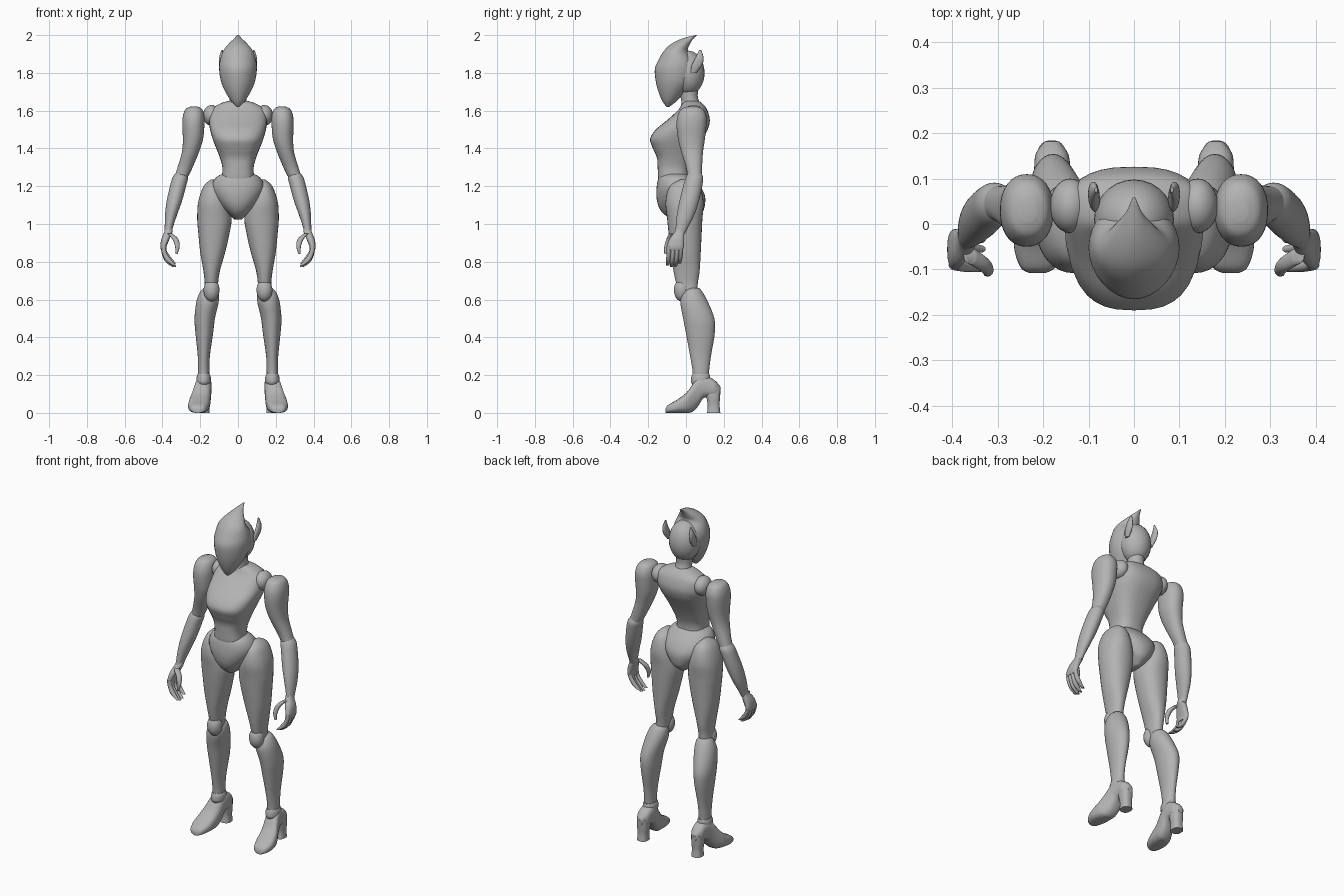
import bpy, bmesh, math

grey = bpy.data.materials.new("matte grey")
grey.diffuse_color = (0.45, 0.45, 0.45, 1)


def spline(a, b, c, d, t):
    # Catmull-Rom blend of one value
    return 0.5 * (2 * b + (c - a) * t + (2 * a - 5 * b + 4 * c - d) * t * t
                  + (3 * b - a - 3 * c + d) * t ** 3)


def loft(name, rings, power=2.0, axis="z", mirror=False, sides=32, steps=5):
    """Skin rounded rings (t, lo1, hi1, lo2, hi2): t along the axis, lo/hi the ring's extents."""
    fine = []
    for i in range(len(rings) - 1):
        p = [rings[max(i - 1, 0)], rings[i], rings[i + 1], rings[min(i + 2, len(rings) - 1)]]
        fine += [[spline(*v, s / steps) for v in zip(*p)] for s in range(steps)]
    fine.append(rings[-1])
    bm = bmesh.new()
    loops = []
    for t, a0, a1, b0, b1 in fine:
        loop = []
        for k in range(sides):
            ang = 2 * math.pi * k / sides
            c, s = math.cos(ang), math.sin(ang)
            u = (a0 + a1) / 2 + (a1 - a0) / 2 * math.copysign(abs(c) ** (2 / power), c)
            v = (b0 + b1) / 2 + (b1 - b0) / 2 * math.copysign(abs(s) ** (2 / power), s)
            loop.append(bm.verts.new((u, v, t) if axis == "z" else (u, t, v)))
        loops.append(loop)
    for l0, l1 in zip(loops, loops[1:]):
        for k in range(sides):
            j = (k + 1) % sides
            bm.faces.new((l0[k], l0[j], l1[j], l1[k]))
    bm.faces.new(loops[0])
    bm.faces.new(loops[-1])
    return finish(name, bm, mirror)


def ball(name, centre, radii, mirror=False):
    bm = bmesh.new()
    bmesh.ops.create_uvsphere(bm, u_segments=28, v_segments=18, radius=1)
    for v in bm.verts:
        v.co = [c + r * q for c, r, q in zip(centre, radii, v.co)]
    return finish(name, bm, mirror)


def finish(name, bm, mirror):
    bmesh.ops.recalc_face_normals(bm, faces=bm.faces)
    me = bpy.data.meshes.new(name)
    bm.to_mesh(me)
    bm.free()
    me.materials.append(grey)
    ob = bpy.data.objects.new(name, me)
    bpy.context.collection.objects.link(ob)
    bpy.ops.object.select_all(action="DESELECT")
    ob.select_set(True)
    bpy.context.view_layer.objects.active = ob
    bpy.ops.object.shade_smooth_by_angle(angle=math.radians(50))
    if mirror:
        ob.modifiers.new("mirror", "MIRROR").use_mirror_merge = False
    return ob


def centred(rows):
    # rows (z, half width, y front, y back) on the centre line
    return [(z, -w, w, y0, y1) for z, w, y0, y1 in rows]


# Head: pointed mask with crest, skull, ear fins, neck
loft("face_mask", centred([
    (1.62, .006, -.103, -.088), (1.65, .036, -.125, -.05), (1.70, .067, -.146, 0),
    (1.755, .09, -.16, .045), (1.82, .1, -.165, .06), (1.87, .095, -.145, .045),
    (1.915, .079, -.118, .01), (1.95, .053, -.083, .02), (1.98, .023, -.025, .038),
    (2.0, .004, .05, .06)]), power=1.9)
ball("skull", (0, .01, 1.80), (.088, .088, .118))
loft("ear_fin", [(1.80, .075, .092, .025, .055), (1.84, .075, .1, .03, .085),
                 (1.88, .078, .1, .05, .093), (1.922, .08, .087, .07, .08)], mirror=True, sides=16)
loft("neck", centred([(1.58, .06, -.04, .09), (1.64, .048, -.025, .072),
                      (1.68, .045, -.03, .062), (1.75, .05, -.04, .07)]))

# Torso and pelvis
loft("torso", centred([
    (1.652, .05, -.005, .065), (1.637, .095, -.02, .088), (1.605, .143, -.04, .112),
    (1.55, .153, -.10, .126), (1.50, .148, -.16, .115), (1.45, .134, -.19, .088),
    (1.40, .115, -.175, .06), (1.35, .096, -.154, .036), (1.30, .083, -.15, .018),
    (1.25, .085, -.148, .015), (1.20, .09, -.14, .03)]), power=2.6)
ball("shoulder_joint", (.14, .04, 1.575), (.045, .06, .055), True)
loft("pelvis", centred([
    (1.265, .085, -.125, .01), (1.245, .118, -.145, .035), (1.20, .14, -.155, .075),
    (1.15, .13, -.157, .1), (1.10, .098, -.148, .1), (1.06, .06, -.125, .085),
    (1.025, .02, -.08, .04)]), power=2.2)

# Arms
loft("upper_arm", [
    (1.622, .215, .25, .005, .06), (1.608, .19, .277, -.025, .09), (1.57, .178, .292, -.045, .108),
    (1.52, .178, .295, -.05, .108), (1.45, .185, .292, -.042, .1), (1.38, .207, .297, -.025, .09),
    (1.30, .24, .32, 0, .085), (1.24, .27, .338, .01, .082), (1.20, .29, .338, .02, .07)],
    power=2.2, mirror=True)
loft("forearm", [
    (1.28, .28, .32, .02, .07), (1.25, .264, .345, 0, .09), (1.20, .275, .36, -.015, .086),
    (1.12, .297, .378, -.035, .068), (1.05, .322, .386, -.048, .045),
    (.98, .345, .388, -.055, .01), (.95, .35, .388, -.06, -.005)], mirror=True)

# Hands: palm, thumb and four curled fingers
loft("palm", [(.99, .35, .385, -.045, 0), (.96, .347, .39, -.06, -.008), (.92, .363, .406, -.088, -.01),
              (.88, .378, .411, -.1, -.012), (.86, .378, .406, -.097, -.018)], power=2.4, mirror=True)
loft("thumb", [(.95, .348, .375, -.088, -.05), (.92, .316, .348, -.104, -.072),
               (.88, .309, .333, -.115, -.09), (.842, .32, .332, -.115, -.098)], mirror=True, sides=12)
for i in range(4):
    y, drop = -.028 - .021 * i, (.015, 0, -.003, .005)[i]
    loft("finger_%d" % (i + 1), [
        (.88, .382, .408, y - .011, y + .011), (.84 + drop, .376, .402, y - .012, y + .012),
        (.80 + drop, .348, .382, y - .015, y + .008), (.775 + drop, .326, .346, y - .014, y + .002)],
        mirror=True, sides=12)

# Legs: thigh, kneecap, calf, ankle cuff
loft("thigh", [
    (1.235, .12, .145, -.03, .02), (1.20, .08, .182, -.085, .07), (1.12, .05, .21, -.108, .093),
    (1.03, .034, .216, -.1, .087), (.95, .045, .21, -.092, .083), (.85, .068, .2, -.08, .078),
    (.75, .096, .183, -.066, .072), (.68, .106, .176, -.05, .062), (.60, .115, .18, -.02, .06)],
    power=2.2, mirror=True)
ball("kneecap", (.14, -.022, .65), (.042, .042, .06), True)
loft("calf", [
    (.66, .125, .18, .015, .07), (.642, .105, .2, -.012, .086), (.59, .102, .22, -.03, .115),
    (.50, .122, .23, -.015, .15), (.42, .132, .225, 0, .152), (.30, .149, .213, .022, .132),
    (.22, .152, .212, .035, .122), (.17, .152, .21, .035, .12)], mirror=True)
loft("ankle_cuff", [(.205, .15, .214, .034, .124), (.19, .144, .219, .028, .128),
                    (.165, .144, .22, .026, .128), (.15, .15, .214, .034, .124)], mirror=True)

# High-heeled shoes: foot lofted front to back, heel block lofted upwards
loft("shoe", [
    (-.108, .195, .23, 0, .022), (-.095, .173, .25, 0, .042), (-.05, .155, .264, 0, .068),
    (0, .148, .258, 0, .105), (.03, .145, .245, .004, .145), (.06, .142, .232, .03, .185),
    (.09, .14, .224, .075, .195), (.12, .14, .22, .085, .19), (.155, .145, .216, .085, .17),
    (.182, .165, .196, .1, .14)], power=2.6, axis="y", mirror=True)
loft("shoe_heel", [(0, .15, .212, .112, .182), (.04, .152, .21, .115, .178),
                   (.08, .148, .214, .108, .18), (.13, .148, .214, .09, .184)], power=2.6, mirror=True)
